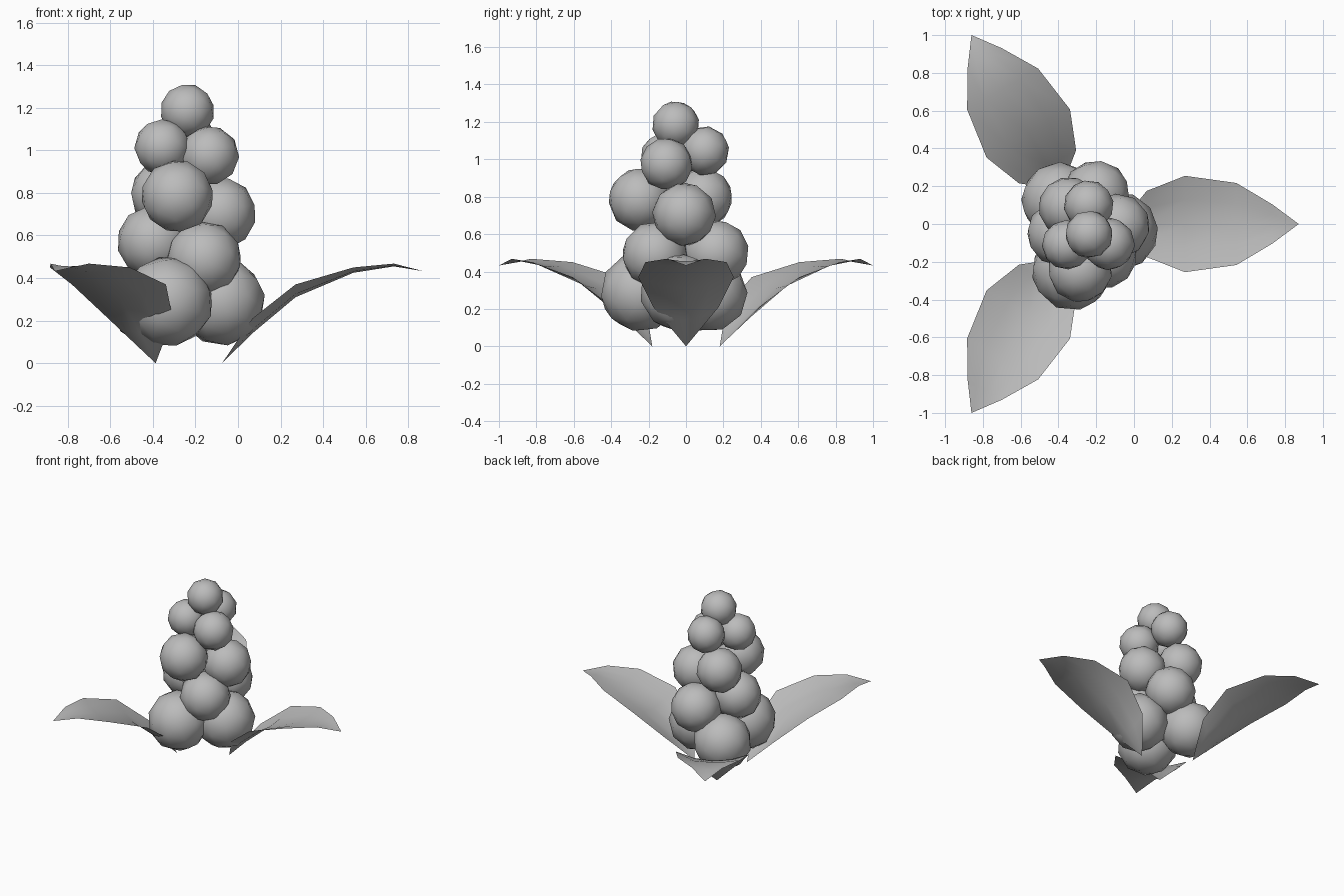
import bpy, bmesh, math, random
from mathutils import Matrix, Vector

cube = bpy.data.objects.get("Cube")
if cube:
    bpy.data.objects.remove(cube, do_unlink=True)

random.seed(4)
AXIS_X = -0.283

# One plain grey for everything
grey = bpy.data.materials.new("plain_grey")
grey.use_nodes = True
colour = (0.5, 0.5, 0.5, 1)
grey.diffuse_color = colour
grey.node_tree.nodes["Principled BSDF"].inputs["Base Color"].default_value = colour


def make_object(name, bm):
    mesh = bpy.data.meshes.new(name)
    bm.to_mesh(mesh)
    bm.free()
    mesh.materials.append(grey)
    for face in mesh.polygons:
        face.use_smooth = True
    obj = bpy.data.objects.new(name, mesh)
    bpy.context.collection.objects.link(obj)
    return obj


# Berry: low-poly smooth ball with a random turn
def berry(name, x, y, z, radius):
    bm = bmesh.new()
    bmesh.ops.create_icosphere(bm, subdivisions=2, radius=radius * 1.02)
    turn = Matrix.Rotation(random.uniform(0, math.tau), 4, 'Z') @ \
        Matrix.Rotation(random.uniform(0, math.pi), 4, 'X')
    bmesh.ops.transform(bm, matrix=turn, verts=bm.verts)
    make_object(name, bm).location = (x, y, z)


# Leaf: cupped, arching sheet; rows hold distance, half width, edge height, rib height
def leaf(name, angle):
    rows = [(0.35, 0.175, 0.21, 0.14), (0.553, 0.255, 0.37, 0.31),
            (0.825, 0.217, 0.45, 0.425), (1.015, 0.104, 0.468, 0.455)]
    bm = bmesh.new()
    base = bm.verts.new((0.208, 0, 0))
    tip = bm.verts.new((1.155, 0, 0.432))
    grid = []
    for r, w, edge, rib in rows:
        grid.append([bm.verts.new((r, s * w, rib + (edge - rib) * s * s))
                     for s in (-1, -0.5, 0, 0.5, 1)])
    for i in range(4):
        bm.faces.new((base, grid[0][i], grid[0][i + 1]))
        bm.faces.new((grid[-1][i], tip, grid[-1][i + 1]))
        for a, b in zip(grid, grid[1:]):
            bm.faces.new((a[i], b[i], b[i + 1], a[i + 1]))
    bmesh.ops.recalc_face_normals(bm, faces=bm.faces)
    if sum((f.normal.z for f in bm.faces)) < 0:
        bmesh.ops.reverse_faces(bm, faces=bm.faces)
    obj = make_object(name, bm)
    obj.location.x = AXIS_X
    obj.rotation_euler.z = math.radians(angle)


# Berry cluster, tier by tier from the bottom
tiers = {
    "bottom": [(-0.33, -0.245, 0.29, 0.21), (-0.08, -0.04, 0.29, 0.205),
               (-0.395, 0.125, 0.28, 0.2)],
    "lower": [(-0.16, -0.165, 0.49, 0.175), (-0.2, 0.16, 0.50, 0.175),
              (-0.395, -0.05, 0.57, 0.17)],
    "middle": [(-0.285, -0.245, 0.785, 0.168), (-0.085, -0.01, 0.705, 0.168),
               (-0.345, 0.09, 0.795, 0.158)],
    "upper": [(-0.355, -0.11, 1.015, 0.13), (-0.135, -0.105, 0.975, 0.138),
              (-0.24, 0.1, 1.045, 0.13)],
    "top": [(-0.238, -0.055, 1.185, 0.125)],
}
for tier, balls in tiers.items():
    for n, ball in enumerate(balls, 1):
        berry(f"{tier}_berry_{n}", *ball)

# Three leaves around the cluster
for n, angle in enumerate((0, 120, 240), 1):
    leaf(f"leaf_{n}", angle)
